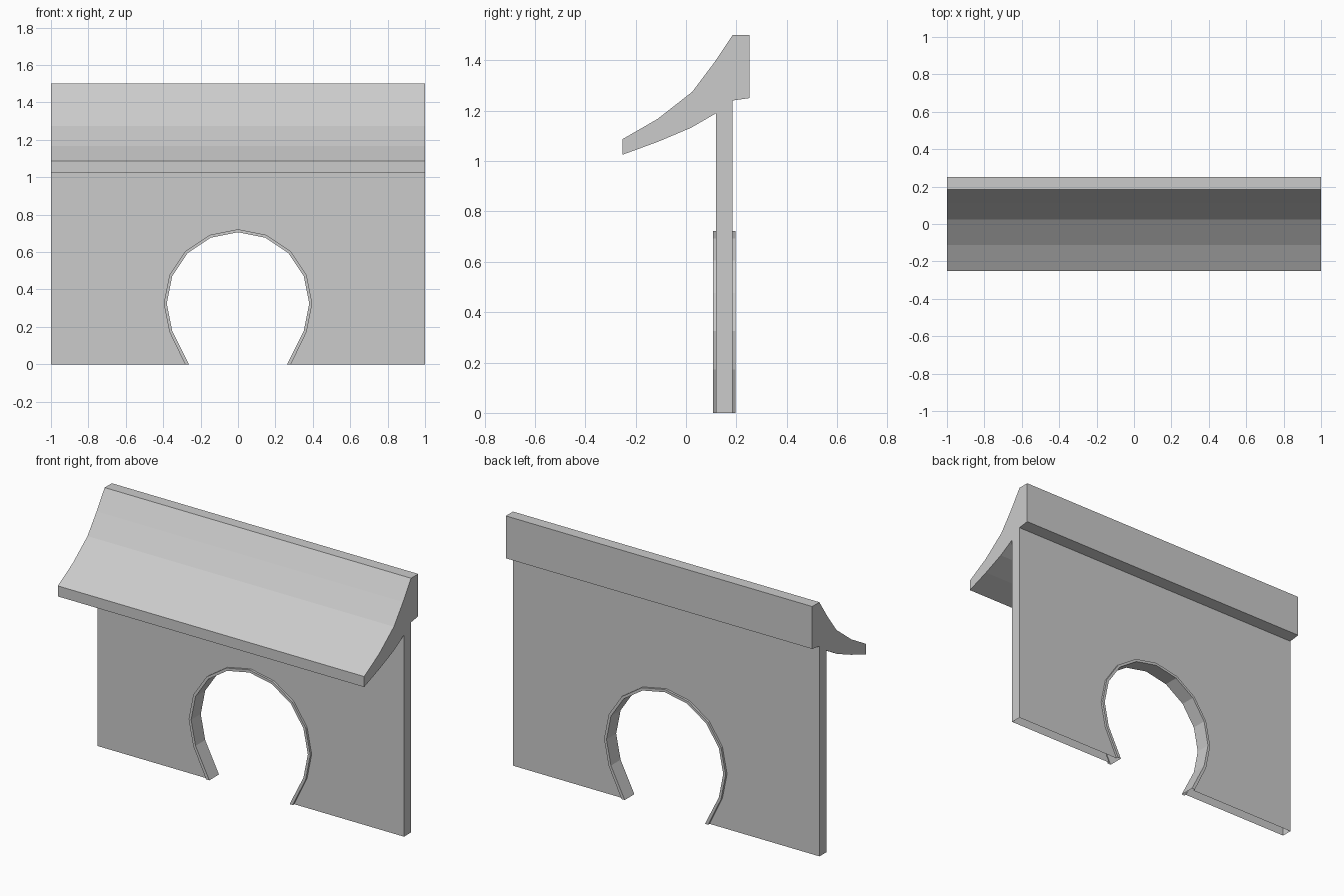
import bpy
from math import sin, cos, radians

if "Cube" in bpy.data.objects:
    bpy.data.objects.remove(bpy.data.objects["Cube"])

WALL_FRONT, WALL_BACK = 0.12, 0.184
TRIM_FRONT, TRIM_BACK = 0.107, 0.197


def make_object(name, verts, faces):
    mesh = bpy.data.meshes.new(name)
    mesh.from_pydata(verts, [], faces)
    mesh.update()
    obj = bpy.data.objects.new(name, mesh)
    bpy.context.collection.objects.link(obj)
    return obj


def arch(radius, foot):
    """Horseshoe arch (x, z), left foot to right foot, from a 16-sided circle."""
    pts = [(radius * sin(radians(a * 22.5)), 0.325 + radius * cos(radians(a * 22.5)))
           for a in range(-5, 6)]
    return [(-foot, 0.0)] + pts + [(foot, 0.0)]


outer, inner = arch(0.397, 0.283), arch(0.381, 0.262)

# Wall: front and back sheets around the arch, plus end strips; open underneath
verts, faces = [], []
for y, top in ((WALL_FRONT, 1.19), (WALL_BACK, 1.24)):
    outline = [(-1, 0)] + outer + [(1, 0), (1, top), (-1, top)]
    verts += [(x, y, z) for x, z in outline]
n = len(verts) // 2
faces = [list(range(n)), list(range(2 * n - 1, n - 1, -1)),
         [n - 3, 2 * n - 3, 2 * n - 2, n - 2],
         [0, n - 1, 2 * n - 1, n]]
make_object("wall", verts, faces)

# Arch trim: a thin raised band lining the opening
section = [(outer, WALL_FRONT), (outer, TRIM_FRONT), (inner, TRIM_FRONT),
           (inner, TRIM_BACK), (outer, TRIM_BACK), (outer, WALL_BACK)]
m = len(outer)
verts = [(x, y, z) for loop, y in section for x, z in loop]
faces = [(k * m + i, (k + 1) * m + i, (k + 1) * m + i + 1, k * m + i + 1)
         for k in range(len(section) - 1) for i in range(m - 1)]
make_object("arch_trim", verts, faces)

# Roof: curved canopy profile (y, z) swept along x, open where it meets the wall
profile = [(-0.252, 1.025), (-0.11, 1.077), (0.02, 1.132), (WALL_FRONT, 1.19),
           (WALL_BACK, 1.24), (0.252, 1.25), (0.252, 1.5), (0.185, 1.5),
           (0.11, 1.388), (0.025, 1.275), (-0.113, 1.167), (-0.252, 1.087)]
p = len(profile)
verts = [(x, y, z) for x in (1, -1) for y, z in profile]
faces = [list(range(p)), list(range(2 * p - 1, p - 1, -1))]
faces += [((i + 1) % p, i, p + i, p + (i + 1) % p) for i in range(p) if i != 3]
make_object("roof", verts, faces)
